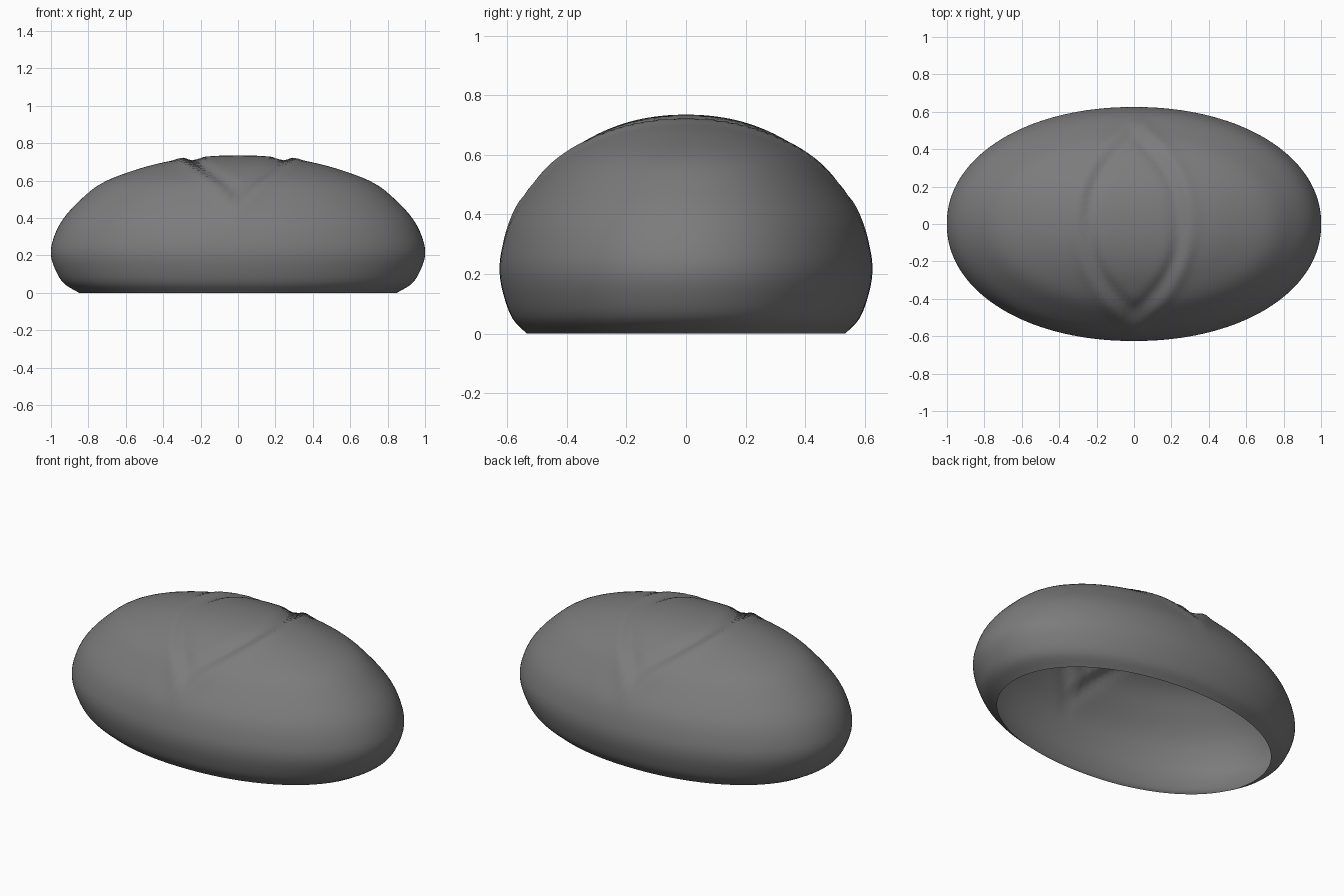
import bpy, bmesh, math
from mathutils import Vector

cube = bpy.data.objects.get("Cube")
if cube:
    bpy.data.objects.remove(cube, do_unlink=True)

SEGMENTS, STEPS = 160, 5
HALF_DEPTH = 0.625

# Side profile from the open rim to the crown: x radius, y radius (share of half depth), height
PROFILE = [(0.85, 0.855, 0), (0.93, 0.93, 0.05), (0.975, 0.975, 0.12), (1, 1, 0.2),
           (0.99, 0.99, 0.28), (0.945, 0.94, 0.38), (0.86, 0.835, 0.48),
           (0.73, 0.69, 0.585), (0.54, 0.505, 0.66), (0.36, 0.335, 0.705),
           (0.18, 0.17, 0.728), (0, 0, 0.735)]


def smooth_path(points):
    """Catmull-Rom curve through the points."""
    p = [Vector(q) for q in points]
    mirrored_top = Vector((-p[-2].x, -p[-2].y, p[-2].z))
    p = [2 * p[0] - p[1]] + p + [mirrored_top]
    path = []
    for a, b, c, d in zip(p, p[1:], p[2:], p[3:]):
        for i in range(STEPS):
            t = i / STEPS
            path.append(0.5 * (2 * b + (c - a) * t + (2 * a - 5 * b + 4 * c - d) * t**2
                               + (3 * b - a - 3 * c + d) * t**3))
    return path


def rounded(v):
    """Slightly squared-off ellipse."""
    return math.copysign(abs(v) ** 0.96, v)


def seam_offset(x, y):
    """Raised lip and inner groove along the lens-shaped seam."""
    edge = 0.285 * (1 - min(abs(y) / 0.53, 1.3) ** 2.4)
    slope = 0.285 * 2.4 * abs(y) ** 1.4 / 0.53 ** 2.4
    d = (abs(x) - edge) / math.sqrt(1 + slope * slope)
    lip = 0.010 * math.exp(-((d - 0.015) / 0.03) ** 2)
    groove = 0.016 * math.exp(-((d + 0.045) / 0.035) ** 2)
    return lip - groove


# Thin shell, open underneath
bm = bmesh.new()
rings = []
for rx, ry, z in smooth_path(PROFILE):
    ring = []
    for i in range(SEGMENTS):
        a = math.tau * i / SEGMENTS
        ring.append(bm.verts.new((rx * rounded(math.cos(a)),
                                  ry * HALF_DEPTH * rounded(math.sin(a)), z)))
    rings.append(ring)
crown = bm.verts.new((0, 0, PROFILE[-1][2]))
for low, high in zip(rings, rings[1:]):
    for i in range(SEGMENTS):
        j = (i + 1) % SEGMENTS
        bm.faces.new((low[i], low[j], high[j], high[i]))
for i in range(SEGMENTS):
    bm.faces.new((rings[-1][i], rings[-1][(i + 1) % SEGMENTS], crown))

# Press the seam into the upper surface
bm.normal_update()
moves = [(v, v.normal * seam_offset(v.co.x, v.co.y)) for v in bm.verts if v.co.z > 0.3]
for v, move in moves:
    v.co += move

mesh = bpy.data.meshes.new("shell")
bm.to_mesh(mesh)
bm.free()
mesh.shade_smooth()
shell = bpy.data.objects.new("shell", mesh)
bpy.context.collection.objects.link(shell)

grey = bpy.data.materials.new("mid grey")
grey.use_nodes = True
colour = (0.2, 0.2, 0.2, 1)
grey.diffuse_color = colour
grey.node_tree.nodes["Principled BSDF"].inputs["Base Color"].default_value = colour
mesh.materials.append(grey)
